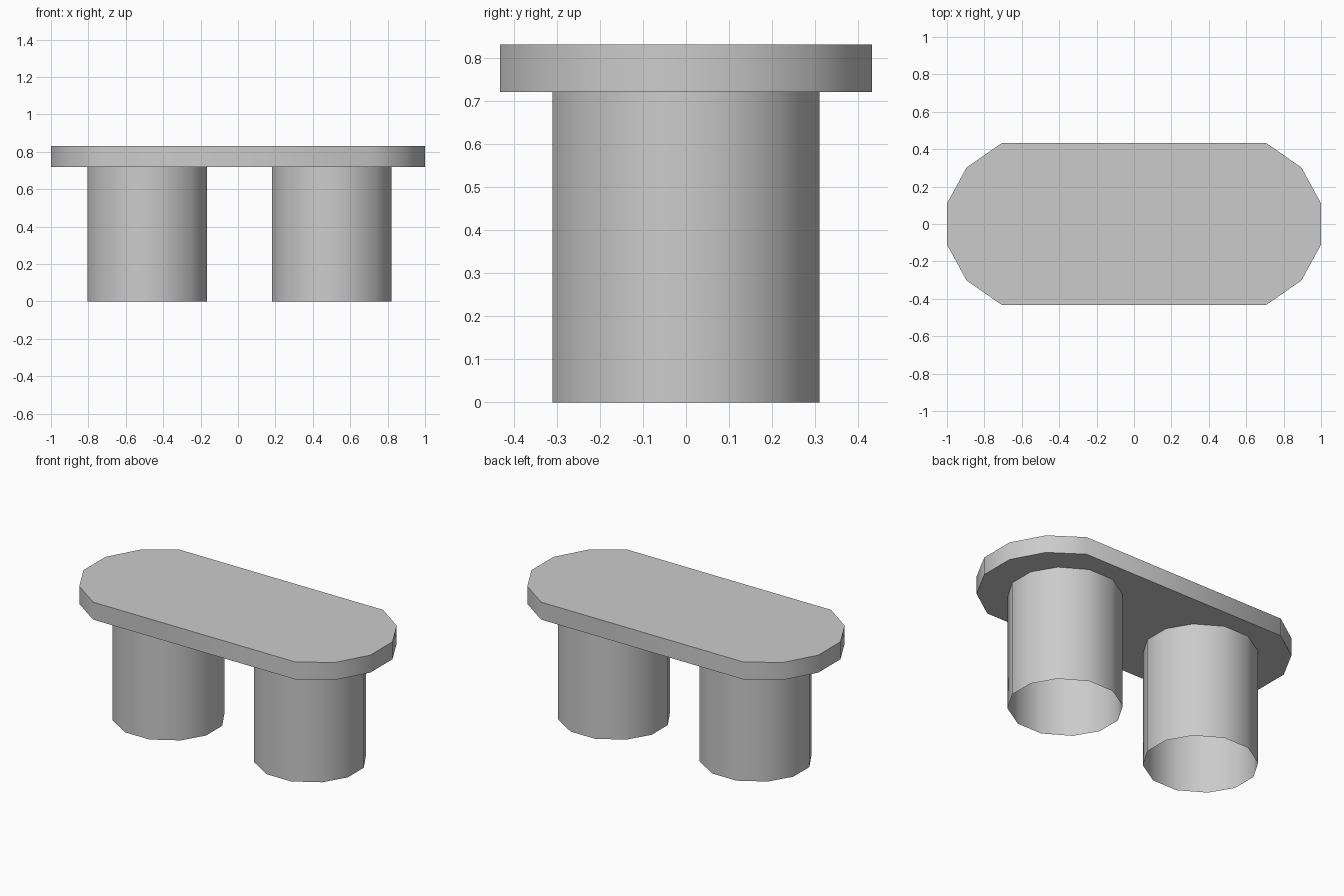
import bpy, bmesh, math

if "Cube" in bpy.data.objects:
    bpy.data.objects.remove(bpy.data.objects["Cube"])


def prism(name, quarter, z0, z1, cx=0.0, caps=True):
    """Extrude an outline mirrored from its +x +y quarter (listed from the side to the end)."""
    right = quarter + [(x, -y) for x, y in reversed(quarter)]
    outline = right + [(-x, y) for x, y in reversed(right)]
    outline.reverse()  # counter-clockwise
    bm = bmesh.new()
    low = [bm.verts.new((x + cx, y, z0)) for x, y in outline]
    high = [bm.verts.new((x + cx, y, z1)) for x, y in outline]
    n = len(outline)
    for i in range(n):
        j = (i + 1) % n
        bm.faces.new((low[i], low[j], high[j], high[i]))
    if caps:
        bm.faces.new(high)
        bm.faces.new(low[::-1])
    mesh = bpy.data.meshes.new(name)
    bm.to_mesh(mesh)
    bm.free()
    obj = bpy.data.objects.new(name, mesh)
    bpy.context.collection.objects.link(obj)
    bpy.ops.object.select_all(action='DESELECT')
    obj.select_set(True)
    bpy.context.view_layer.objects.active = obj
    bpy.ops.object.shade_smooth_by_angle(angle=math.radians(50))
    return obj


# Long faceted table top
prism("table_top", [(0.708, 0.432), (0.895, 0.302), (1.0, 0.11)], 0.72, 0.83)

# Two hollow pedestal legs, open at the bottom
leg = [(0.085, 0.31), (0.237, 0.218), (0.319, 0.08)]
for name, x in (("left_leg", -0.485), ("right_leg", 0.502)):
    prism(name, leg, 0.0, 0.72, x, caps=False)
